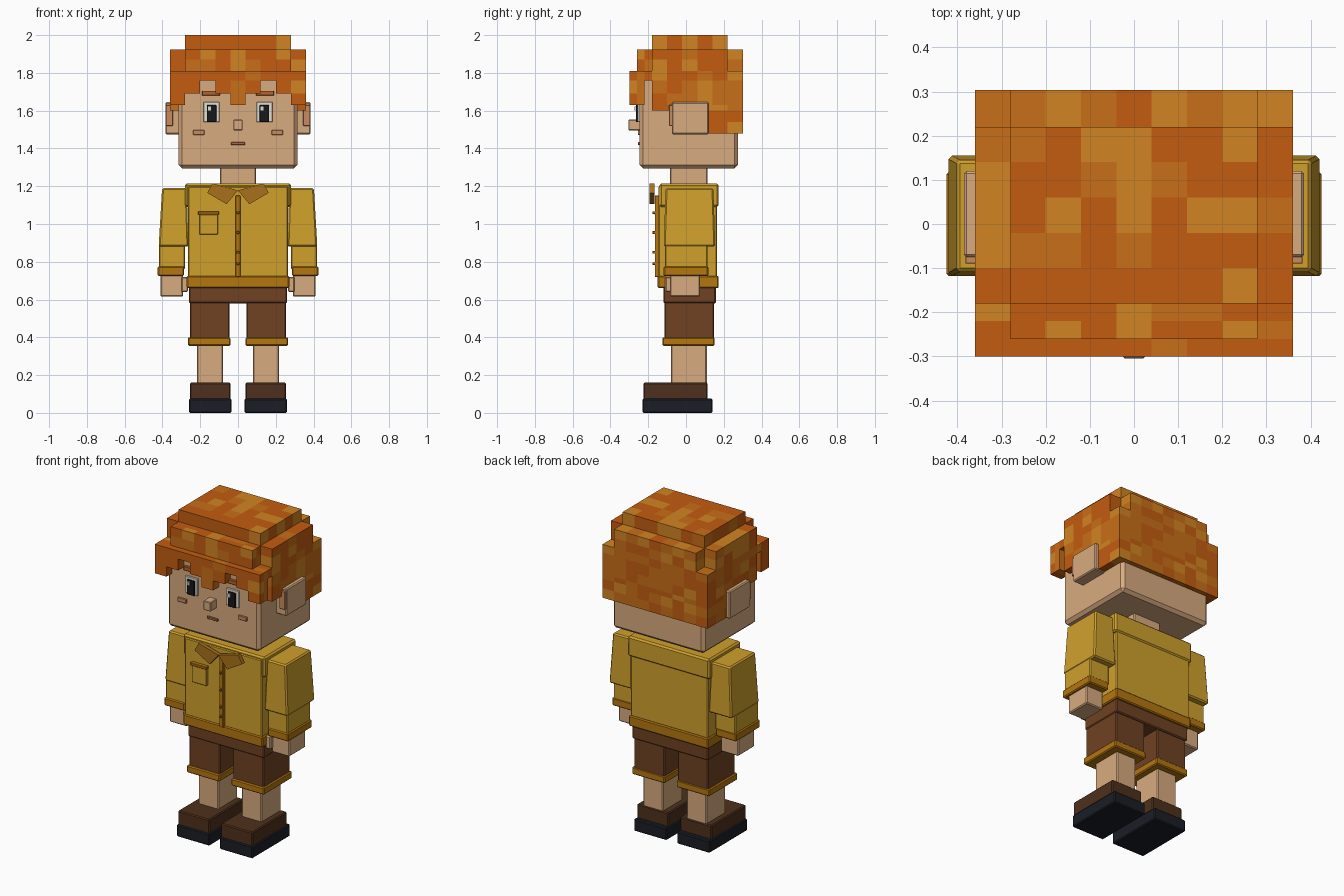
import bpy, bmesh, random

if "Cube" in bpy.data.objects:
    bpy.data.objects.remove(bpy.data.objects["Cube"])

random.seed(4)
mats = {}


def mat(name, hexcol):
    def lin(c):
        return c / 12.92 if c <= 0.04045 else ((c + 0.055) / 1.055) ** 2.4
    m = bpy.data.materials.new(name)
    m.diffuse_color = [lin(int(hexcol[i:i + 2], 16) / 255) for i in (0, 2, 4)] + [1]
    m.use_nodes = True
    m.node_tree.nodes["Principled BSDF"].inputs["Base Color"].default_value = m.diffuse_color
    mats[name] = m


for n, h in dict(skin="D9AB80", blush="C98A62", lips="A8683F", shirt="D0A02C", trim="B5760F",
                 collar="A8701C", shorts="704222", shoe="4E301C", sole="1A1E26",
                 white="E4E0D4", pupil="17181C", brow="B8622A",
                 hair_dark="C45C10", hair_mid="C86E18", hair_light="D28422").items():
    mat(n, h)


def finish(name, bm, materials, bevel=0.0):
    bmesh.ops.recalc_face_normals(bm, faces=bm.faces)
    me = bpy.data.meshes.new(name)
    bm.to_mesh(me)
    bm.free()
    ob = bpy.data.objects.new(name, me)
    bpy.context.collection.objects.link(ob)
    for m in materials:
        me.materials.append(mats[m])
    if bevel:
        mod = ob.modifiers.new("Bevel", 'BEVEL')
        mod.width, mod.segments = bevel, 1
    return ob


def box(name, x, y, z, m, bevel=0.006, top=None, top_y=None):
    """Box from ranges; top / top_y give other ranges for the top face."""
    bm = bmesh.new()
    bmesh.ops.create_cube(bm, size=1)
    for v in bm.verts:
        up = v.co.z > 0
        xr = top if up and top else x
        yr = top_y if up and top_y else y
        v.co = (xr[v.co.x > 0], yr[v.co.y > 0], z[up])
    return finish(name, bm, [m], bevel)


def pair(name, x, y, z, m, bevel=0.006, top=None, top_y=None):
    """The same box on both sides; x is given for the +x side."""
    box("left_" + name, x, y, z, m, bevel, top, top_y)
    flip = lambda r: (-r[1], -r[0]) if r else None
    box("right_" + name, flip(x), y, z, m, bevel, flip(top), top_y)


# Shoes, legs and shorts
pair("sole", (.035, .26), (-.23, .14), (0, .075), "sole")
pair("shoe", (.04, .255), (-.225, .115), (.07, .16), "shoe")
pair("leg", (.08, .217), (-.08, .11), (.15, .40), "skin")
pair("shorts_cuff", (.04, .265), (-.125, .152), (.355, .40), "trim")
pair("shorts_leg", (.045, .255), (-.115, .148), (.39, .60), "shorts")
box("shorts_waist", (-.26, .26), (-.12, .158), (.58, .68), "shorts")

# Shirt
box("shirt_hem", (-.272, .272), (-.15, .173), (.66, .725), "trim")
box("shirt_body", (-.265, .265), (-.145, .165), (.72, 1.20), "shirt")
box("shirt_yoke", (-.28, .28), (-.14, .173), (1.09, 1.215), "shirt", .01)
box("button_strip", (-.012, .012), (-.165, -.14), (.72, 1.15), "trim", .002)
for i, z in enumerate((1.06, .955, .85, .79)):
    box(f"button_{i + 1}", (-.007, .007), (-.178, -.16), (z - .007, z + .007), "collar", .002)
box("pocket", (-.205, -.105), (-.16, -.14), (.945, 1.05), "shirt", .003)
box("pocket_flap", (-.212, -.1), (-.168, -.14), (1.05, 1.066), "trim", .002)
for side, s in (("left", 1), ("right", -1)):
    bm = bmesh.new()
    pts = [(0, 1.178), (.135, 1.215), (.163, 1.165), (.06, 1.105)]
    f = bm.faces.new([bm.verts.new((s * px, -.192, pz)) for px, pz in pts])
    ext = bmesh.ops.extrude_face_region(bm, geom=[f])["geom"]
    for v in ext:
        if isinstance(v, bmesh.types.BMVert):
            v.co.y = -.168
    finish(side + "_collar", bm, ["collar"])

# Arms and hands
pair("upper_sleeve", (.262, .42), (-.118, .155), (.88, 1.19), "shirt", .008,
     top=(.272, .402), top_y=(-.108, .145))
pair("forearm_sleeve", (.28, .418), (-.112, .115), (.76, .89), "shirt")
pair("sleeve_cuff", (.285, .425), (-.118, .118), (.725, .775), "trim")
pair("hand", (.29, .41), (-.085, .075), (.615, .735), "skin")
pair("thumb", (.265, .30), (-.11, -.05), (.64, .72), "skin")

# Head and face
box("neck", (-.095, .095), (-.085, .115), (1.19, 1.31), "skin")
box("head", (-.315, .315), (-.245, .275), (1.295, 1.80), "skin", .018)
pair("ear", (.30, .385), (-.075, .12), (1.475, 1.645), "skin")
pair("inner_ear", (.345, .382), (-.09, -.07), (1.52, 1.63), "blush", .002)
pair("eye_white", (.098, .183), (-.256, -.24), (1.54, 1.645), "white", .002)
pair("pupil", (.115, .165), (-.266, -.25), (1.54, 1.63), "pupil", .002)
for side, x in (("left", .12), ("right", -.16)):
    box(side + "_eye_glint", (x, x + .016), (-.272, -.26), (1.60, 1.622), "white", 0)
pair("eyebrow", (.095, .19), (-.262, -.24), (1.68, 1.705), "brow", .002)
pair("cheek", (.178, .237), (-.255, -.24), (1.472, 1.497), "blush", .002)
box("nose", (-.025, .025), (-.305, -.24), (1.495, 1.552), "skin", .004)
box("mouth", (-.037, .037), (-.254, -.24), (1.418, 1.433), "lips", .002)

# Hair: a blocky cap on a cell grid, only outer cell faces are made
XS = [-.36 + .08 * i for i in range(10)]
YS = [-.30, -.26, -.22, -.18, -.10, -.02, .06, .14, .22, .303]
ZS = [1.48, 1.54, 1.60, 1.63, 1.69, 1.76, 1.81, 1.87, 1.925, 2.0]
FRINGE = [1.63, 1.69, 1.76, 1.69, 1.63, 1.69, 1.76, 1.69, 1.63]


def filled(i, j, k):
    if not (0 <= i < 9 and 0 <= j < 9 and 0 <= k < 9):
        return False
    x, y, z = [(r[n] + r[n + 1]) / 2 for r, n in ((XS, i), (YS, j), (ZS, k))]
    core_x, core_y = abs(x) < .28, -.18 < y < .22
    if z > 1.925:
        return core_x and core_y
    if z > 1.81:
        return y > -.26 and (core_x or core_y)
    if z > 1.76:
        return True
    if y < -.22:
        return z > FRINGE[i]
    if y > .22:
        return True
    if not core_x and y > -.18:
        return z > 1.48 if y > .06 else z > 1.60
    return False


bm = bmesh.new()
grid = {}


def corner(i, j, k):
    if (i, j, k) not in grid:
        grid[i, j, k] = bm.verts.new((XS[i], YS[j], ZS[k]))
    return grid[i, j, k]


for i in range(9):
    for j in range(9):
        for k in range(9):
            if not filled(i, j, k):
                continue
            tone = random.choices((0, 1, 2), (5, 4, 1) if k < 6 else (5, 3, 2))[0]
            for axis in range(3):
                for d in (0, 1):
                    c = [i, j, k]
                    c[axis] += 1 if d else -1
                    if filled(*c):
                        continue
                    quad = []
                    for a, b in ((0, 0), (1, 0), (1, 1), (0, 1)):
                        o = [i, j, k]
                        o[axis] += d
                        o[(axis + 1) % 3] += a
                        o[(axis + 2) % 3] += b
                        quad.append(corner(*o))
                    bm.faces.new(quad if d else quad[::-1]).material_index = tone
finish("hair", bm, ["hair_dark", "hair_mid", "hair_light"])
